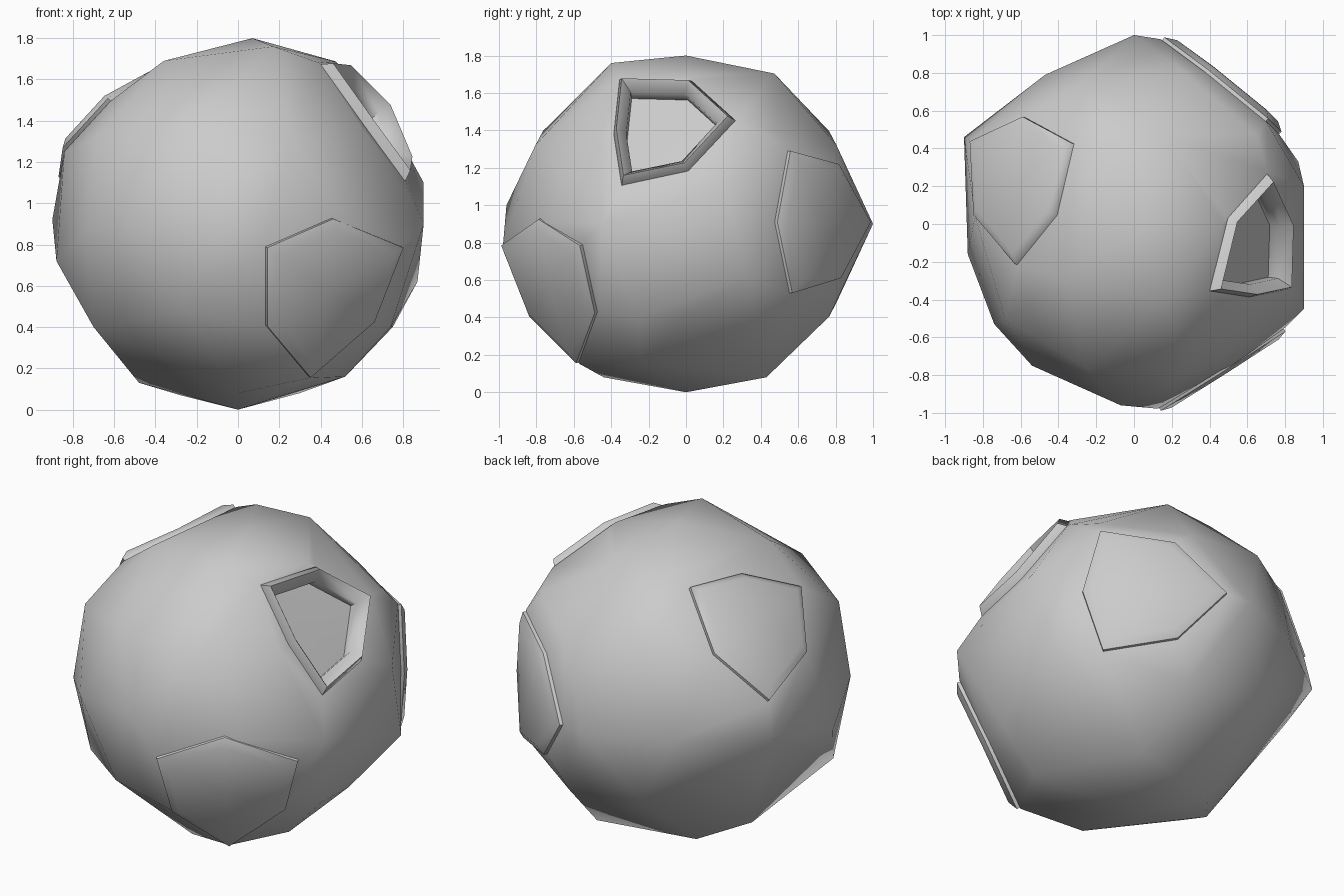
import bpy, bmesh
from mathutils import Vector

if "Cube" in bpy.data.objects:
    bpy.data.objects.remove(bpy.data.objects["Cube"])

CENTRE = (0, 0, 0.9)
RADIUS = 0.945

grey = bpy.data.materials.new("plain_grey")
grey.use_nodes = True
colour = (0.6, 0.6, 0.6, 1)
grey.diffuse_color = colour
grey.node_tree.nodes["Principled BSDF"].inputs["Base Color"].default_value = colour


def make_object(name, bm):
    bmesh.ops.recalc_face_normals(bm, faces=bm.faces[:])
    mesh = bpy.data.meshes.new(name)
    bm.to_mesh(mesh)
    bm.free()
    mesh.materials.append(grey)
    obj = bpy.data.objects.new(name, mesh)
    obj.location = CENTRE
    bpy.context.collection.objects.link(obj)
    return obj


def smooth(obj, angle):
    bpy.ops.object.select_all(action='DESELECT')
    obj.select_set(True)
    bpy.context.view_layer.objects.active = obj
    bpy.ops.object.shade_smooth_by_angle(angle=angle)


def ring_frame(ring):
    """Points, middle and outward normal of an outline."""
    pts = [Vector(p) for p in ring]
    mid = sum(pts, Vector()) / len(pts)
    normal = Vector()
    for a, b in zip(pts, pts[1:] + pts[:1]):
        normal += (a - mid).cross(b - mid)
    normal.normalize()
    if normal.dot(mid) < 0:
        normal.negate()
    return pts, mid, normal


def scaled_ring(ring, scale, height):
    pts, mid, normal = ring_frame(ring)
    return [mid + (p - mid) * scale + normal * height for p in pts]


def loft(name, ring, profile):
    """Closed solid from scaled copies of an outline, each (scale, height)."""
    bm = bmesh.new()
    loops = [[bm.verts.new(p) for p in scaled_ring(ring, s, h)]
             for s, h in profile]
    n = len(ring)
    for low, high in zip(loops, loops[1:]):
        for i in range(n):
            j = (i + 1) % n
            bm.faces.new((low[i], low[j], high[j], high[i]))
    for loop in (loops[0], loops[-1]):
        hub = bm.verts.new(sum((v.co for v in loop), Vector()) / n)
        for i in range(n):
            bm.faces.new((loop[i], loop[(i + 1) % n], hub))
    return make_object(name, bm)


# Outlines of the raised plates and of the crater rim, about the ball's centre
plates = {
    "front_plate": [(.15, -1, -.12), (.47, -.8, .02), (.81, -.58, -.12),
                    (.67, -.5, -.48), (.36, -.6, -.75), (.15, -.85, -.5)],
    "back_plate": [(.72, .57, .39), (.4, .83, .32), (.17, 1, .01),
                   (.39, .84, -.29), (.71, .58, -.37), (.79, .5, .01)],
    "upper_plate": [(-.88, .44, .24), (-.6, .57, .5), (-.34, .43, .78),
                    (-.42, .05, .74), (-.64, -.21, .62), (-.86, .05, .38)],
}
rim = [(.44, -.35, .78), (.53, .02, .77), (.73, .24, .57),
       (.84, 0, .31), (.83, -.34, .24), (.64, -.38, .5)]

# Low-poly ball with some corners moved off the regular shape
ball = bmesh.new()
bmesh.ops.create_icosphere(ball, subdivisions=2, radius=RADIUS)
points = [v.co.copy() for v in ball.verts]
ball.free()
corners = [(.07, 0, .9), (0, 0, -.9), (0, 1, 0), (-.07, -.96, .1),
           (.9, .2, .2), (.9, -.45, 0), (-.9, .46, .02), (-.88, -.16, -.18),
           (-.54, -.75, 0), (-.47, .79, 0), (.17, -.4, .86),
           (-.74, .02, -.36), (-.58, .4, -.42), (-.7, -.42, -.5),
           (-.48, .05, -.77), (.3, .43, -.82), (.52, -.25, -.74),
           (.87, .33, -.28), (.75, 0, -.5), (0, -.44, -.82),
           (-.28, .3, -.83), (-.36, -.29, .79)]
for corner in corners:
    target = Vector(corner)
    nearest = min(points, key=lambda p: (p - target).length)
    nearest[:] = target
points += [Vector(p) for p in [(-.88, .25, -.12), (.74, -.25, -.5),
                               (-.18, .43, .81), (-.74, -.53, -.03)]]

# Flat seats in the ball, just under each plate and the crater rim
seats = []
for ring, scale in [(r, 1.02) for r in plates.values()] + [(rim, 1.08)]:
    _, mid, normal = ring_frame(ring)
    for p in points:
        excess = (p - mid).dot(normal) + 0.035
        if excess > 0:
            p -= normal * excess
    seats += scaled_ring(ring, scale, -0.035)

bm = bmesh.new()
for p in points + seats:
    bm.verts.new(p)
bmesh.ops.convex_hull(bm, input=bm.verts[:])
loose = [v for v in bm.verts if not v.link_faces]
bmesh.ops.delete(bm, geom=loose, context='VERTS')
body = make_object("ball_body", bm)

# Opening in the ball for the crater
cutter = loft("crater_cutter", rim, [(.92, -.18), (.92, .2)])
cutter.hide_render = True
cut = body.modifiers.new("crater_opening", 'BOOLEAN')
cut.operation = 'DIFFERENCE'
cut.solver = 'EXACT'
cut.object = cutter
bpy.context.view_layer.update()
result = bpy.data.meshes.new_from_object(
    body.evaluated_get(bpy.context.evaluated_depsgraph_get()))
body.modifiers.clear()
body.data = result
bpy.data.objects.remove(cutter)
smooth(body, 0.9)

# Raised plates with a softly sloped border
for name, ring in plates.items():
    smooth(loft(name, ring, [(.99, -.1), (1, -.015), (.86, .015)]), 1.0)

# Crater: rounded rim, sloped lip, undercut wall and flat floor
crater = loft("crater", rim, [(1, -.2), (1.06, -.04), (.96, .015),
                              (.78, -.04), (.81, -.11)])
smooth(crater, 1.0)
